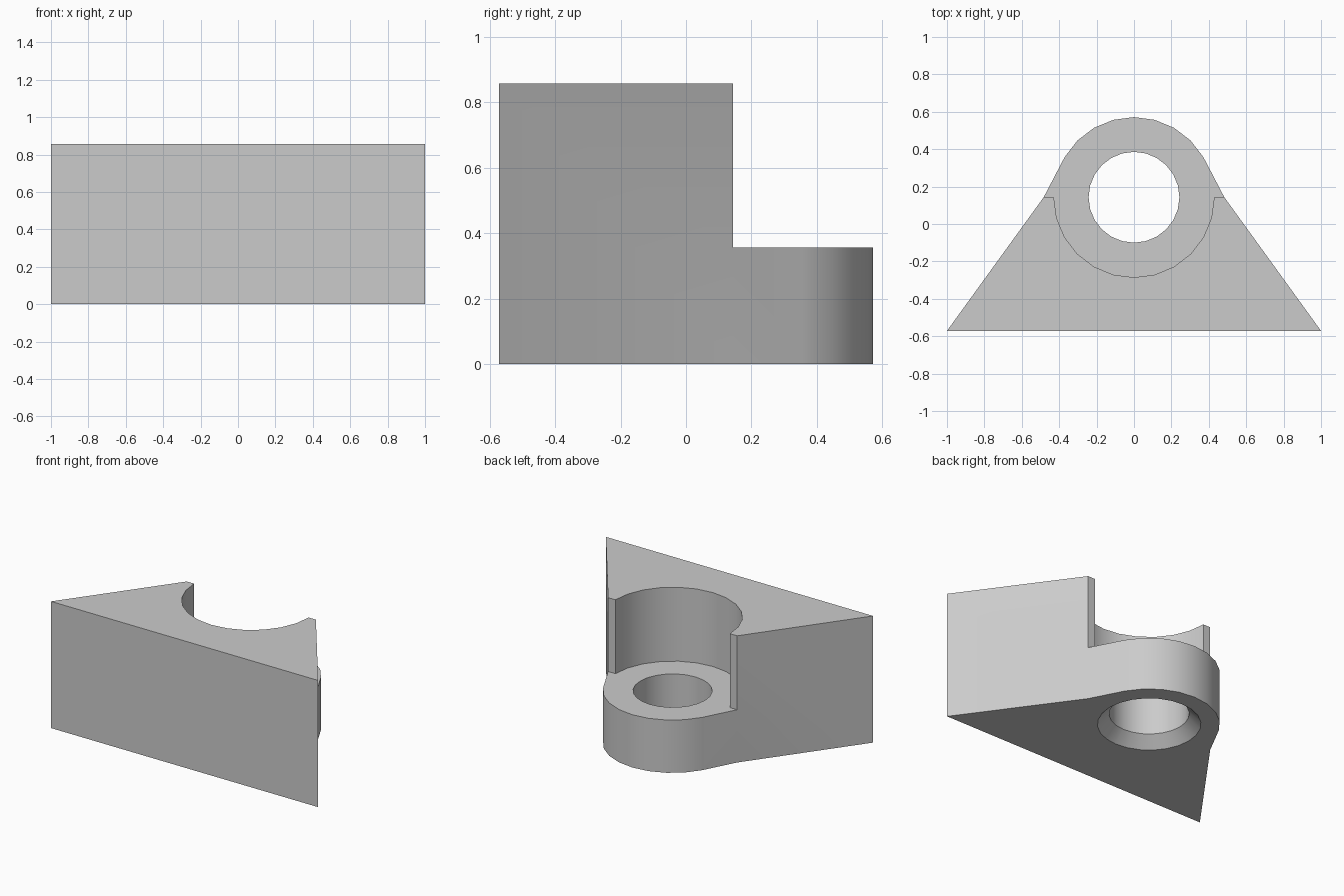
import bpy
import bmesh
from math import sin, cos, radians

cube = bpy.data.objects.get("Cube")
if cube:
    bpy.data.objects.remove(cube, do_unlink=True)

U = 1 / 14            # design unit
AXIS_Y = 2 * U        # centre of the boss and hole
BOSS_R = 6 * U
HOLE_R = 3.4 * U
CHAMFER = U
HEIGHT = 12 * U
STEP = 5 * U          # height of the low boss

grey = bpy.data.materials.new("plain grey")
grey.use_nodes = True
colour = (0.6, 0.6, 0.6, 1)
grey.diffuse_color = colour
grey.node_tree.nodes["Principled BSDF"].inputs["Base Color"].default_value = colour


def arc(r, start, end):
    return [(r * cos(radians(a)), AXIS_Y + r * sin(radians(a)))
            for a in range(start, end + 1, 15)]


def loft(name, rings):
    """Solid through a stack of (outline, z) rings, capped at both ends."""
    bm = bmesh.new()
    loops = [[bm.verts.new((x, y, z)) for x, y in pts] for pts, z in rings]
    n = len(loops[0])
    for low, high in zip(loops, loops[1:]):
        for i in range(n):
            j = (i + 1) % n
            bm.faces.new((low[i], low[j], high[j], high[i]))
    bm.faces.new(loops[0][::-1])
    bm.faces.new(loops[-1])
    bmesh.ops.recalc_face_normals(bm, faces=bm.faces)
    mesh = bpy.data.meshes.new(name)
    bm.to_mesh(mesh)
    bm.free()
    mesh.materials.append(grey)
    ob = bpy.data.objects.new(name, mesh)
    bpy.context.collection.objects.link(ob)
    return ob


# Body: wedge outline running into the round boss
side = 0.483
outline = [(-1, -8 * U), (1, -8 * U), (side, AXIS_Y)]
outline += arc(BOSS_R, 30, 150) + [(-side, AXIS_Y)]
body = loft("wedge_bracket", [(outline, 0), (outline, HEIGHT)])

# Pocket: half round seat, open to the back above the boss
seat = arc(BOSS_R, 180, 360) + [(1, AXIS_Y), (1, 1), (-1, 1), (-1, AXIS_Y)]
pocket = loft("pocket_cutter", [(seat, STEP), (seat, 1)])

# Through hole with a chamfer at the underside
over = 0.05
hole = loft("hole_cutter", [
    (arc(HOLE_R + CHAMFER + over, 0, 345), -over),
    (arc(HOLE_R, 0, 345), CHAMFER),
    (arc(HOLE_R, 0, 345), STEP + over)])

bpy.ops.object.select_all(action="DESELECT")
body.select_set(True)
bpy.context.view_layer.objects.active = body
for cutter in (pocket, hole):
    cutter.hide_render = True
    mod = body.modifiers.new(cutter.name, "BOOLEAN")
    mod.operation = "DIFFERENCE"
    mod.solver = "EXACT"
    mod.object = cutter
    bpy.ops.object.modifier_apply(modifier=mod.name)
    bpy.data.objects.remove(cutter, do_unlink=True)

bpy.ops.object.shade_smooth_by_angle(angle=radians(30))
